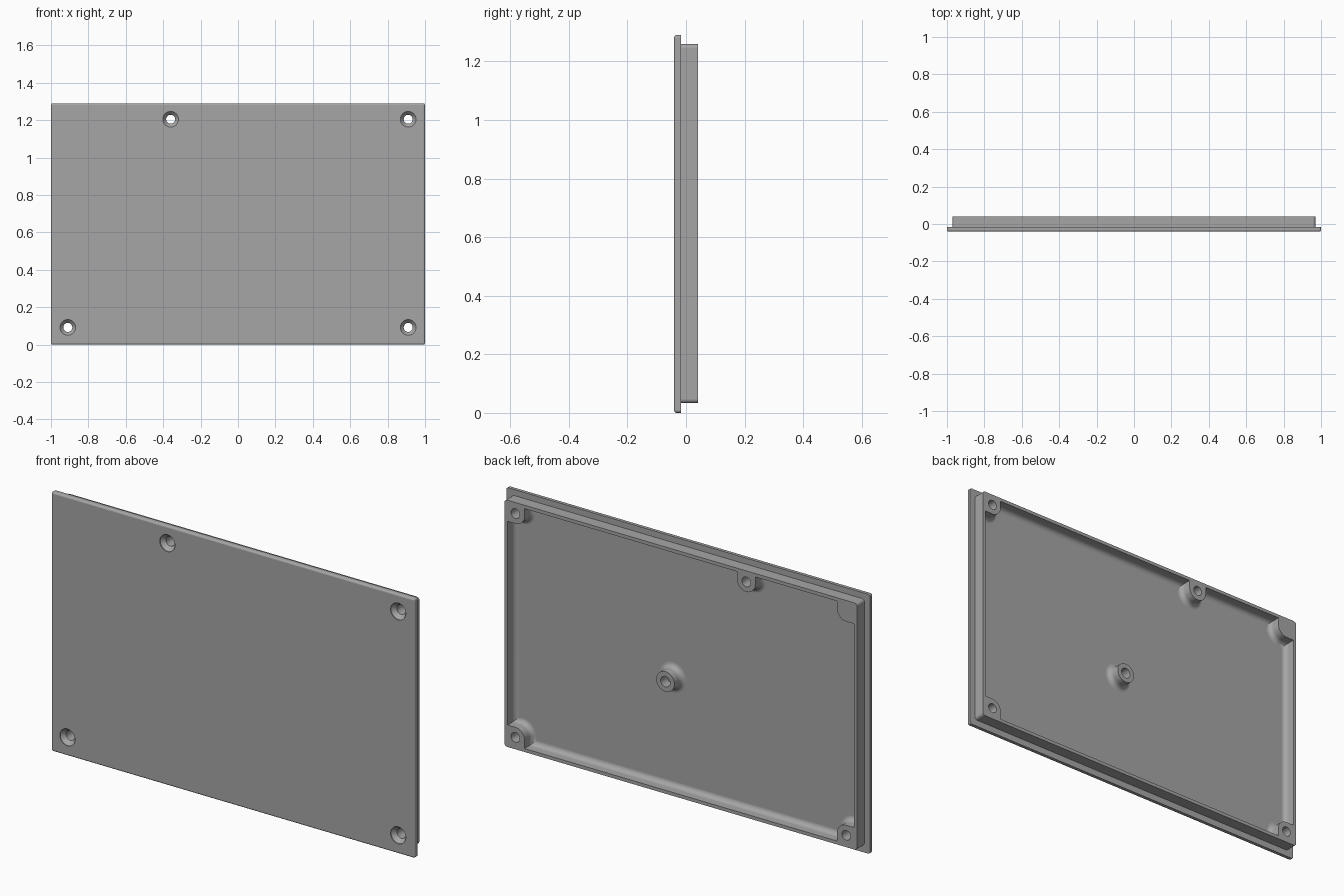
import bpy, bmesh
from math import radians, cos, sin, pi
from mathutils import Matrix, Vector

if "Cube" in bpy.data.objects:
    bpy.data.objects.remove(bpy.data.objects["Cube"])

grey = bpy.data.materials.new("plain_grey")
grey.use_nodes = True
colour = (0.38, 0.38, 0.38, 1)
grey.diffuse_color = colour
grey.node_tree.nodes["Principled BSDF"].inputs["Base Color"].default_value = colour

FRONT, FLOOR, BACK = -0.041, -0.018, 0.041
HEIGHT = 1.29
HOLES = [(-0.36, 1.205), (0.91, 1.205), (-0.91, 0.092), (0.91, 0.092)]
BOSS = 0.05
FILLET = 0.025


def make(name, bm):
    bmesh.ops.recalc_face_normals(bm, faces=bm.faces)
    mesh = bpy.data.meshes.new(name)
    bm.to_mesh(mesh)
    bm.free()
    mesh.materials.append(grey)
    obj = bpy.data.objects.new(name, mesh)
    bpy.context.collection.objects.link(obj)
    return obj


def round_edges(bm, test, size, segments=5):
    edges = [e for e in bm.edges if test(*[v.co for v in e.verts])]
    bmesh.ops.bevel(bm, geom=edges, offset=size, segments=segments, profile=0.5,
                    affect='EDGES', clamp_overlap=False)


def along_y(a, b):
    return abs(a.y - b.y) > 0.01


def box(x, y0, y1, z0, z1):
    bm = bmesh.new()
    size = Matrix.Diagonal((2 * x, y1 - y0, z1 - z0, 1))
    place = Matrix.Translation((0, (y0 + y1) / 2, (z0 + z1) / 2))
    bmesh.ops.create_cube(bm, size=1, matrix=place @ size)
    return bm


def lathe(name, profile, x, z, steps=40):
    """Spin (radius, y) points about an axis along y."""
    bm = bmesh.new()
    verts = [bm.verts.new((r, y, 0)) for r, y in profile]
    edges = [bm.edges.new(pair) for pair in zip(verts, verts[1:])]
    bmesh.ops.spin(bm, geom=verts + edges, cent=(0, 0, 0), axis=(0, 1, 0),
                   angle=2 * pi, steps=steps)
    bmesh.ops.remove_doubles(bm, verts=bm.verts, dist=1e-5)
    bmesh.ops.translate(bm, verts=bm.verts, vec=(x, 0, z))
    return make(name, bm)


def combine(target, other, operation):
    mod = target.modifiers.new("join", 'BOOLEAN')
    mod.operation, mod.object, mod.solver = operation, other, 'EXACT'
    bpy.context.view_layer.objects.active = target
    bpy.ops.object.modifier_apply(modifier=mod.name)
    bpy.data.objects.remove(other)


def arc(cx, cz, start, end, r=BOSS, steps=10):
    angles = [radians(start + (end - start) * i / steps) for i in range(steps + 1)]
    return [(cx + r * cos(t), cz + r * sin(t)) for t in angles]


# Front plate with rounded front edges and corners
bm = box(1, FRONT, -0.017, 0, HEIGHT)
round_edges(bm, lambda a, b: along_y(a, b) or max(a.y, b.y) < FRONT + 0.001, 0.01, 4)
cover = make("cover_plate", bm)

# Raised rim block on the back
bm = box(0.97, -0.03, BACK, 0.033, 1.26)
round_edges(bm, along_y, 0.015)
combine(cover, make("rim_block", bm), 'UNION')

# Cavity outline, stepping round the corner blocks and the top boss
ax, z0, z1 = 0.953, 0.05, 1.243
cx, low, high, boss_x = 0.91, 0.092, 1.205, -0.36
outline = [(-ax, low + BOSS)] + arc(-cx, low, 90, 0) + [(-cx + BOSS, z0)]
outline += [(cx - BOSS, z0)] + arc(cx, low, 180, 90) + [(ax, low + BOSS)]
outline += [(ax, high - BOSS)] + arc(cx, high, 270, 180) + [(cx - BOSS, z1)]
outline += [(boss_x + BOSS, z1)] + arc(boss_x, high, 0, -180) + [(boss_x - BOSS, z1)]
outline += [(-cx + BOSS, z1)] + arc(-cx, high, 0, -90) + [(-ax, high - BOSS)]

bm = bmesh.new()
base = bm.faces.new([bm.verts.new((x, FLOOR, z)) for x, z in outline])
top = bmesh.ops.extrude_face_region(bm, geom=[base], use_keep_orig=True)["geom"]
bmesh.ops.translate(bm, vec=(0, 0.1, 0),
                    verts=[g for g in top if isinstance(g, bmesh.types.BMVert)])
bmesh.ops.recalc_face_normals(bm, faces=bm.faces)
round_edges(bm, lambda a, b: max(a.y, b.y) < FLOOR + 0.001, FILLET)
combine(cover, make("cavity_cutter", bm), 'DIFFERENCE')

# Countersunk screw holes
for x, z in HOLES:
    cutter = lathe("hole_cutter", [(0, -0.06), (0.042, -0.06), (0.042, FRONT + 0.004),
                                   (0.024, FRONT + 0.024), (0.024, 0.06), (0, 0.06)], x, z)
    combine(cover, cutter, 'DIFFERENCE')

# Centre post with a blind hole and a flared foot
flare = [(BOSS + FILLET - FILLET * cos(t), FLOOR + FILLET - FILLET * sin(t))
         for t in [i * pi / 12 for i in range(7)]]
post = lathe("centre_post", [(0, -0.01), (0.026, -0.01), (0.026, BACK), (BOSS, BACK)]
             + flare + [(BOSS + FILLET, -0.028), (0, -0.028)], 0.085, 0.59)

# Smooth fillets, crisp edges
for obj in (cover, post):
    bpy.ops.object.select_all(action='DESELECT')
    obj.select_set(True)
    bpy.context.view_layer.objects.active = obj
    bpy.ops.object.shade_smooth_by_angle(angle=radians(32))
    mod = obj.modifiers.new("clean_shading", 'WEIGHTED_NORMAL')
    mod.keep_sharp = True
